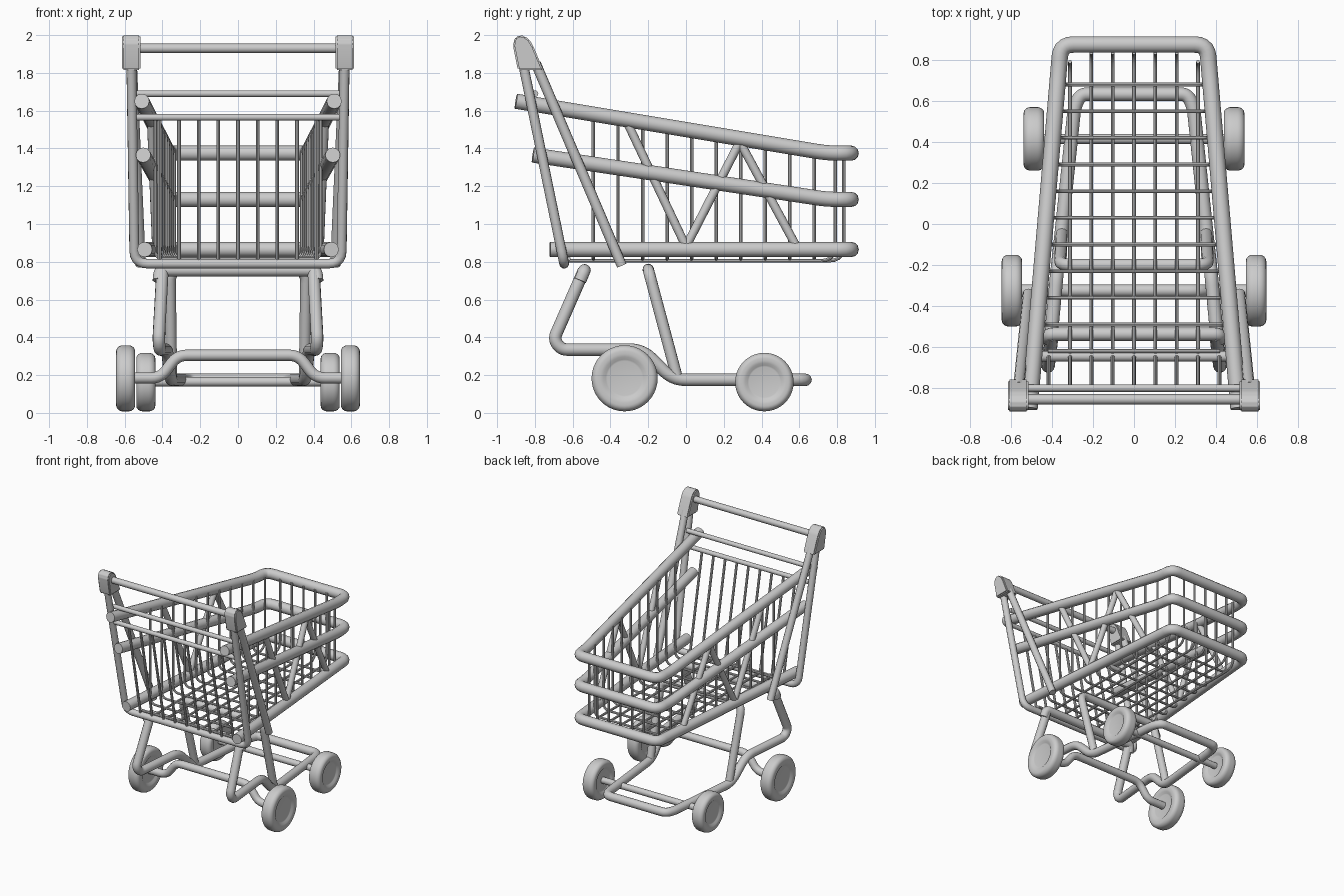
import bpy, bmesh, math
from mathutils import Vector

cube = bpy.data.objects.get("Cube")
if cube:
    bpy.data.objects.remove(cube, do_unlink=True)

steel = bpy.data.materials.new("light_grey")
steel.use_nodes = True
GREY = (0.6, 0.6, 0.6, 1)
steel.diffuse_color = GREY
steel.node_tree.nodes["Principled BSDF"].inputs["Base Color"].default_value = GREY


def smooth(obj):
    bpy.ops.object.select_all(action="DESELECT")
    obj.select_set(True)
    bpy.context.view_layer.objects.active = obj
    bpy.ops.object.shade_smooth_by_angle(angle=math.radians(40))


def rounded(points, cut, steps=5):
    """Replace inner corners of a path with small curves."""
    pts = [Vector(p) for p in points]
    out = [pts[0]]
    for a, b, c in zip(pts, pts[1:], pts[2:]):
        d = min(cut, (a - b).length * 0.48, (c - b).length * 0.48)
        p, q = b + (a - b).normalized() * d, b + (c - b).normalized() * d
        for i in range(steps + 1):
            t = i / steps
            out.append(p * (1 - t) ** 2 + b * 2 * t * (1 - t) + q * t * t)
    return out + [pts[-1]]


def tubes(name, paths, radius, cut=0.0, sides=4):
    """One mesh object made of round tubes swept along the paths."""
    curve = bpy.data.curves.new(name, "CURVE")
    curve.dimensions = "3D"
    curve.bevel_depth = radius
    curve.bevel_resolution = sides
    curve.use_fill_caps = True
    for path in paths:
        pts = rounded(path, cut) if cut else path
        spline = curve.splines.new("POLY")
        spline.points.add(len(pts) - 1)
        for point, co in zip(spline.points, pts):
            point.co = (*co, 1)
    curve.materials.append(steel)
    obj = bpy.data.objects.new(name, curve)
    bpy.context.collection.objects.link(obj)
    bpy.ops.object.select_all(action="DESELECT")
    obj.select_set(True)
    bpy.context.view_layer.objects.active = obj
    bpy.ops.object.convert(target="MESH")
    smooth(bpy.context.view_layer.objects.active)


def flip(path):
    return [(-x, y, z) for x, y, z in path]


def loop(half):
    """Mirror a half path across x = 0 into one continuous path."""
    return half + flip(half)[::-1]


def mesh_object(name, bm):
    bmesh.ops.recalc_face_normals(bm, faces=bm.faces)
    mesh = bpy.data.meshes.new(name)
    bm.to_mesh(mesh)
    bm.free()
    mesh.materials.append(steel)
    obj = bpy.data.objects.new(name, mesh)
    bpy.context.collection.objects.link(obj)
    smooth(obj)


def rim_x(y):
    return 0.432 - 0.086 * y


def slope(y, back_y, back_z, front_z):
    t = min(1, (y - back_y) / (0.77 - back_y))
    return back_z + (front_z - back_z) * t


# Basket rims
RIMS = {"top_rim": (-0.9, 1.65, 1.375), "middle_rim": (-0.81, 1.365, 1.13),
        "bottom_rim": (-0.72, 0.865, 0.865)}
for name, (y, back, front) in RIMS.items():
    half = [(rim_x(y), y, back), (rim_x(0.75), 0.75, front), (0.357, 0.875, front)]
    tubes(name, [loop(half)], 0.04, 0.12)

# Zigzag braces on the basket sides
zigzag = [(-0.31, 1.535), (0, 0.88), (0.285, 1.435), (0.585, 0.88)]
brace = [(rim_x(y), y, z) for y, z in zigzag]
pieces = list(zip(brace, brace[1:]))
tubes("side_braces", pieces + [flip(p) for p in pieces], 0.023)

# Basket wires
hoops = []
for i in range(10):
    y = -0.49 + 0.13 * i
    x = rim_x(y) - 0.035
    hoops.append(loop([(x, y, slope(y, *RIMS["top_rim"])), (x, y, 0.815)]))
tubes("cross_wires", hoops, 0.009, 0.05, 2)
tubes("rear_cross_wire", [[(-0.42, -0.62, 0.815), (0.42, -0.62, 0.815)]], 0.01, 0, 2)
runs = []
for i in range(-3, 4):
    front = 0.79 if abs(i) == 3 else 0.835
    x = 0.104 * i
    runs.append([(x, -0.645, 0.805), (x, front, 0.805), (x, front, 1.375)])
tubes("floor_wires", runs, 0.009, 0.08, 2)
tubes("back_wires", [[(0.104 * i, -0.8, 1.565), (0.104 * i, -0.645, 0.79)]
                     for i in range(-4, 5)], 0.01, 0, 2)

# Back frame, struts and cross bars
tubes("back_frame", [loop([(0.565, -0.865, 1.86), (0.548, -0.645, 0.79)])], 0.026, 0.07)
strut = [(0.562, -0.795, 1.85), (0.515, -0.34, 0.78)]
tubes("rear_struts", [strut, flip(strut)], 0.027)
tubes("upper_cross_bar", [loop([(0.55, -0.8, 1.69)])], 0.018)
tubes("lower_cross_bar", [loop([(0.54, -0.8, 1.565)])], 0.018)
tubes("handle_bar", [loop([(0.54, -0.855, 1.93)])], 0.025)

# Handle end caps
cap = [(-0.89, 1.815), (-0.755, 1.815), (-0.808, 1.94), (-0.828, 1.975), (-0.855, 1.995),
       (-0.88, 2.0), (-0.902, 1.99), (-0.914, 1.965), (-0.915, 1.94)]
for side, sx in (("left", 1), ("right", -1)):
    bm = bmesh.new()
    face = bm.faces.new([bm.verts.new((sx * 0.515, y, z)) for y, z in cap])
    ext = bmesh.ops.extrude_face_region(bm, geom=[face])
    bmesh.ops.translate(bm, vec=(sx * 0.1, 0, 0),
                        verts=[v for v in ext["geom"] if isinstance(v, bmesh.types.BMVert)])
    bmesh.ops.recalc_face_normals(bm, faces=bm.faces)
    bmesh.ops.bevel(bm, geom=bm.edges[:], offset=0.008, segments=2,
                    affect="EDGES", clamp_overlap=True)
    mesh_object(side + "_handle_cap", bm)

# Chassis: lower loop with rear arch, and front arch
base = [(0.40, -0.54, 0.755), (0.42, -0.7, 0.39), (0.415, -0.66, 0.335),
        (0.375, -0.23, 0.335), (0.357, -0.07, 0.175), (0.29, 0.57, 0.175), (0.26, 0.633, 0.175)]
tubes("chassis_loop", [loop(base)], 0.033, 0.07)
tubes("rear_arch", [loop([(0.42, -0.56, 0.70), (0.415, -0.537, 0.755)])], 0.033, 0.05)
tubes("front_arch", [loop([(0.352, -0.045, 0.18), (0.36, -0.2, 0.76)])], 0.03, 0.07)

# Axles
tubes("rear_axle", [loop([(0.6, -0.325, 0.185), (0.41, -0.325, 0.185),
                          (0.32, -0.325, 0.305)])], 0.03, 0.05)
tubes("front_axle", [loop([(0.5, 0.415, 0.165)])], 0.025)


def wheel(name, x, y, r):
    """Rounded tyre with a stepped hub on both faces, turned about x."""
    w = 0.05
    edge = [(r * 0.52, w * 0.72), (r * 0.57, w * 0.76), (r * 0.65, w * 0.96), (r * 0.74, w)]
    for i in range(7):
        a = math.radians(90 - 15 * i)
        edge.append((r * 0.82 + r * 0.18 * math.cos(a), w * (0.3 + 0.7 * math.sin(a))))
    profile = [(0, w * 0.72)] + edge
    profile += [(q, -h) for q, h in reversed(profile)]
    bm = bmesh.new()
    verts = [bm.verts.new((x + h, y, r + 0.008 + q)) for q, h in profile]
    edges = [bm.edges.new(pair) for pair in zip(verts, verts[1:])]
    bmesh.ops.spin(bm, geom=verts + edges, cent=(x, y, r + 0.008), axis=(1, 0, 0),
                   angle=math.tau, steps=40)
    bmesh.ops.remove_doubles(bm, verts=bm.verts, dist=0.0005)
    mesh_object(name, bm)


# Wheels
for side, sx in (("left", 1), ("right", -1)):
    wheel("rear_wheel_" + side, sx * 0.595, -0.325, 0.175)
    wheel("front_wheel_" + side, sx * 0.488, 0.415, 0.155)
